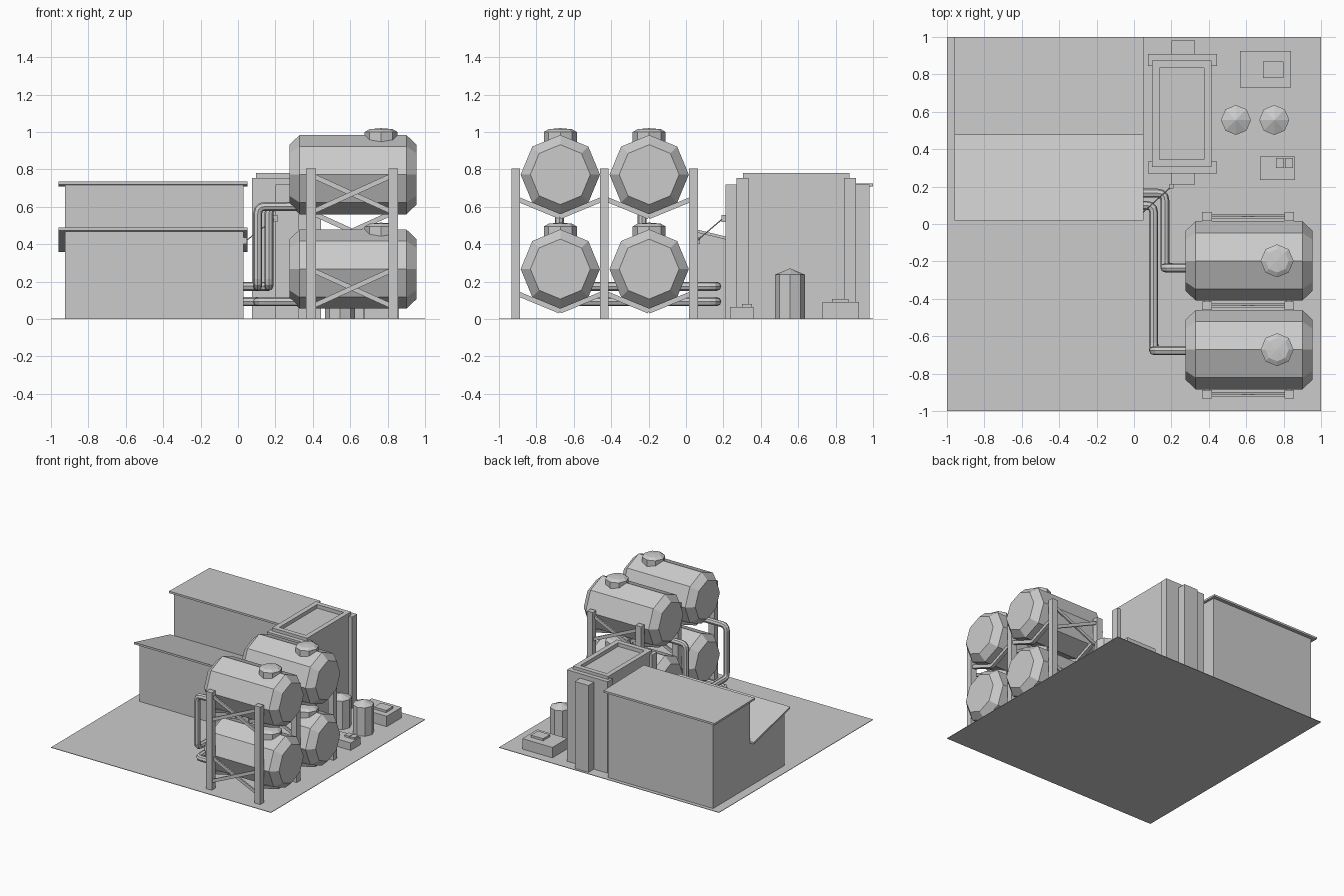
import bpy
import math
from mathutils import Vector, Matrix

if "Cube" in bpy.data.objects:
    bpy.data.objects.remove(bpy.data.objects["Cube"], do_unlink=True)

GREY = (0.6, 0.6, 0.6, 1)
mat = bpy.data.materials.new("plain grey")
mat.use_nodes = True
mat.diffuse_color = GREY
mat.node_tree.nodes["Principled BSDF"].inputs["Base Color"].default_value = GREY


def add_mesh(name, verts, faces):
    mesh = bpy.data.meshes.new(name)
    mesh.from_pydata(verts, [], faces)
    mesh.materials.append(mat)
    obj = bpy.data.objects.new(name, mesh)
    bpy.context.collection.objects.link(obj)
    return obj


def prism(name, rings):
    """Skin a stack of equal-length rings and cap both ends."""
    n = len(rings[0])
    faces = [tuple(reversed(range(n)))]
    for r in range(len(rings) - 1):
        for i in range(n):
            j = (i + 1) % n
            faces.append((r * n + i, r * n + j, (r + 1) * n + j, (r + 1) * n + i))
    faces.append(tuple(range((len(rings) - 1) * n, len(rings) * n)))
    return add_mesh(name, [v for ring in rings for v in ring], faces)


def box(name, x, y, z):
    return prism(name, [[(x[0], y[0], h), (x[1], y[0], h), (x[1], y[1], h), (x[0], y[1], h)] for h in z])


def side_extrude(name, profile, x):
    """Extrude a (y, z) profile along x."""
    return prism(name, [[(px, y, z) for y, z in profile] for px in x])


def lathe(name, centre, profile, axis="z"):
    """Eight-sided turned shape; profile holds (radius, distance along axis)."""
    rings = []
    for r, d in profile:
        ring = []
        for i in range(8):
            a = i * math.pi / 4
            u, v = r * math.cos(a), r * math.sin(a)
            ring.append(Vector(centre) + Vector((u, v, d) if axis == "z" else (d, u, v)))
        rings.append(ring)
    return prism(name, rings)


def beam(name, a, b, side, width, height):
    """Rectangular bar from a to b; width is measured along side."""
    a, b, side = Vector(a), Vector(b), Vector(side)
    up = (b - a).normalized().cross(side) * height / 2
    s = side * width / 2
    return prism(name, [[p + s + up, p - s + up, p - s - up, p + s - up] for p in (a, b)])


def pipe(name, points, radius, bend=0.05):
    """Round pipe with rounded corners, turned into a mesh."""
    pts = [Vector(p) for p in points]
    path = [pts[0]]
    for before, corner, after in zip(pts, pts[1:], pts[2:]):
        p = corner + (before - corner).normalized() * bend
        q = corner + (after - corner).normalized() * bend
        for k in range(4):
            t = k / 3
            path.append(p * (1 - t) ** 2 + corner * 2 * t * (1 - t) + q * t ** 2)
    path.append(pts[-1])
    curve = bpy.data.curves.new(name, "CURVE")
    curve.dimensions = "3D"
    curve.bevel_depth = radius
    curve.bevel_resolution = 2
    curve.use_fill_caps = True
    spline = curve.splines.new("POLY")
    spline.points.add(len(path) - 1)
    for sp, p in zip(spline.points, path):
        sp.co = (*p, 1)
    temp = bpy.data.objects.new(name + "_path", curve)
    bpy.context.collection.objects.link(temp)
    bpy.context.view_layer.update()
    mesh = bpy.data.meshes.new_from_object(temp.evaluated_get(bpy.context.evaluated_depsgraph_get()))
    bpy.data.objects.remove(temp, do_unlink=True)
    mesh.materials.clear()
    mesh.materials.append(mat)
    for poly in mesh.polygons:
        poly.use_smooth = False
    obj = bpy.data.objects.new(name, mesh)
    bpy.context.collection.objects.link(obj)


# Ground
box("ground", (-1, 1), (-1, 1), (0, 0.004))

# Building with a stepped roof line
side_extrude("building_walls", [(0.04, 0), (0.97, 0), (0.97, 0.71), (0.49, 0.72), (0.49, 0.36), (0.04, 0.47)],
             (-0.925, 0.03))
side_extrude("front_roof", [(0.02, 0.472), (0.49, 0.357), (0.49, 0.373), (0.02, 0.488)], (-0.96, 0.05))
side_extrude("back_roof", [(0.476, 0.718), (1.0, 0.708), (1.0, 0.724), (0.476, 0.734)], (-0.96, 0.05))

# Tower: rimmed core, end slabs and narrow columns
X0, X1, Y0, Y1 = 0.095, 0.415, 0.305, 0.875
core = prism("tower_core", [
    [(X0 + i, Y0 + i, z), (X1 - i, Y0 + i, z), (X1 - i, Y1 - i, z), (X0 + i, Y1 - i, z)]
    for i, z in ((0, 0), (0, 0.78), (0.04, 0.78), (0.04, 0.75))])
for label, slab, column in (("front", (0.27, 0.335), (0.21, 0.27)), ("back", (0.845, 0.91), (0.91, 0.98))):
    # End slabs are split so they do not fill the recess
    box(label + "_tower_slab", (0.075, 0.445), slab, (0, 0.755))
    box(label + "_tower_column", (0.2, 0.325), column, (0, 0.718))

# Cable between building and tower
box("wall_bracket", (0.025, 0.048), (0.045, 0.075), (0.4, 0.435))
box("tower_bracket", (0.19, 0.21), (0.19, 0.215), (0.52, 0.555))
pipe("cable", [(0.045, 0.06, 0.42), (0.2, 0.2, 0.54)], 0.003)

# Storage tanks with hatches, and their pipes to the building
LEVELS = (0.267, 0.772)
ROWS = ((-0.672, 0.105, 0.1), (-0.197, 0.165, 0.165))
for y, pipe_x, wall_y in ROWS:
    for z in LEVELS:
        lathe("tank", (0.615, y, z), [(0.16, -0.34), (0.212, -0.285), (0.212, 0.285), (0.16, 0.34)], "x")
        lathe("tank_hatch", (0.765, y, z), [(0.088, 0.16), (0.088, 0.228), (0.062, 0.243), (0.005, 0.248)])
    outlet = y - 0.005 if y < -0.5 else y - 0.037
    pipe("lower_pipe", [(0.33, outlet, 0.093), (pipe_x, outlet, 0.093), (pipe_x, wall_y, 0.093),
                        (0.02, wall_y, 0.093)], 0.024, 0.04)
    pipe("upper_pipe", [(0.33, outlet, 0.602), (pipe_x, outlet, 0.602), (pipe_x, outlet, 0.175),
                        (pipe_x, wall_y, 0.175), (0.02, wall_y, 0.175)], 0.024, 0.04)

# Rack posts and crossed braces
POST_X = (0.39, 0.83)
POST_Y = (-0.911, -0.437, 0.04)
for y in POST_Y:
    for x in POST_X:
        box("rack_post", (x - 0.026, x + 0.026), (y - 0.023, y + 0.023), (0, 0.805))
    spans = [(0.065, 0.265), (0.57, 0.77)]
    if y == POST_Y[1]:
        spans.append((0.37, 0.57))
    for low, high in spans:
        for k, (za, zb) in enumerate(((low, high), (high, low))):
            off = 0.006 * (2 * k - 1)
            beam("cross_brace", (POST_X[0], y + off, za), (POST_X[1], y + off, zb), (0, 1, 0), 0.012, 0.026)

# Angled cradle bars beneath each tank
for ya, yb in zip(POST_Y, POST_Y[1:]):
    mid = (ya + yb) / 2
    for x in POST_X:
        for z in LEVELS:
            for end in (ya, yb):
                beam("cradle_bar", (x, end, z - 0.127), (x, mid, z - 0.225), (1, 0, 0), 0.03, 0.026)

# Upright drums with conical lids
for x in (0.545, 0.75):
    lathe("drum", (x, 0.556, 0), [(0.08, 0), (0.08, 0.237), (0.002, 0.27)])

# Ground-level equipment boxes
box("large_unit", (0.567, 0.84), (0.73, 0.925), (0, 0.09))
box("large_unit_lid", (0.69, 0.8), (0.78, 0.87), (0.08, 0.108))
box("small_unit", (0.675, 0.86), (0.235, 0.36), (0, 0.065))
for x in (0.76, 0.807):
    box("small_unit_knob", (x, x + 0.042), (0.3, 0.352), (0.055, 0.08))
